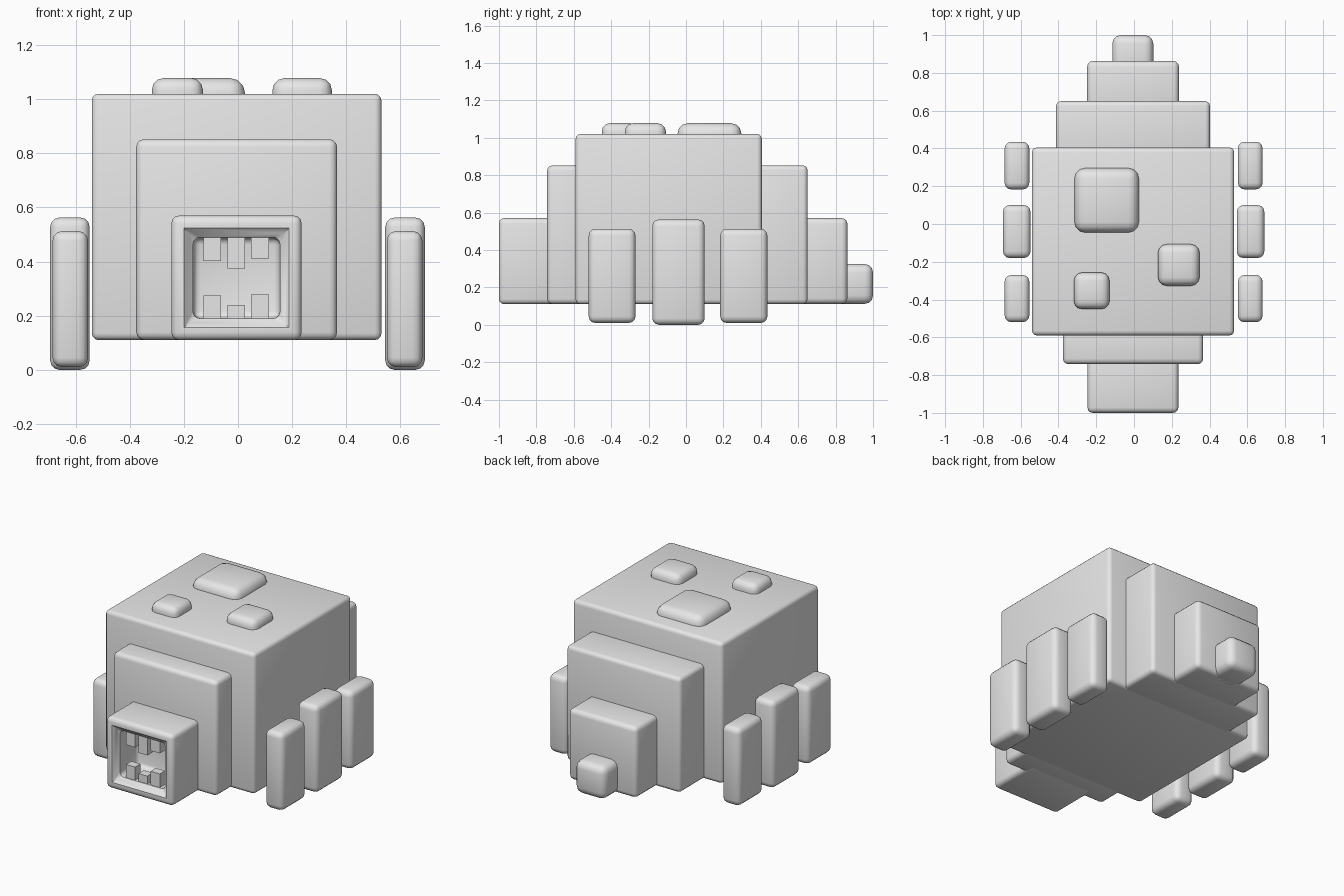
import bpy, bmesh, math
from mathutils import Vector

if "Cube" in bpy.data.objects:
    bpy.data.objects.remove(bpy.data.objects["Cube"])

stone = bpy.data.materials.new("plain grey")
stone.diffuse_color = (0.8, 0.8, 0.8, 1)
stone.use_nodes = True
stone.node_tree.nodes["Principled BSDF"].inputs["Base Color"].default_value = stone.diffuse_color


def block_mesh(x, y, z, bevel, segments=3):
    """Rounded box spanning the given (min, max) ranges."""
    bm = bmesh.new()
    bmesh.ops.create_cube(bm, size=1)
    for v in bm.verts:
        v.co = Vector([r[0] if c < 0 else r[1] for c, r in zip(v.co, (x, y, z))])
    if bevel:
        bmesh.ops.bevel(bm, geom=bm.edges[:], offset=bevel, segments=segments,
                        profile=0.5, affect='EDGES', clamp_overlap=True)
    return bm


def finish(name, bm):
    bmesh.ops.recalc_face_normals(bm, faces=bm.faces[:])
    me = bpy.data.meshes.new(name)
    bm.to_mesh(me)
    bm.free()
    me.materials.append(stone)
    ob = bpy.data.objects.new(name, me)
    bpy.context.collection.objects.link(ob)
    bpy.ops.object.select_all(action='DESELECT')
    ob.select_set(True)
    bpy.context.view_layer.objects.active = ob
    bpy.ops.object.shade_smooth_by_angle(angle=math.radians(40))
    return ob


def block(name, x, y, z, bevel):
    return finish(name, block_mesh(x, y, z, bevel))


# Stepped body, front to back
block("body", (-0.54, 0.53), (-0.59, 0.405), (0.11, 1.02), 0.025)
block("front_step", (-0.376, 0.366), (-0.742, -0.50), (0.111, 0.852), 0.028)
block("rear_step", (-0.412, 0.402), (0.30, 0.65), (0.111, 0.852), 0.025)
block("tail_base", (-0.248, 0.238), (0.55, 0.863), (0.112, 0.57), 0.03)
block("tail_tip", (-0.115, 0.102), (0.76, 1.0), (0.112, 0.325), 0.045)

# Head with a funnel-rimmed open mouth
bm = block_mesh((-0.246, 0.235), (-1.0, -0.65), (0.11, 0.57), 0.028)
mouth = min(bm.faces, key=lambda f: f.calc_center_median().y)
for thickness, depth in ((0.018, 0), (0.034, -0.035), (0.002, -0.18)):
    bmesh.ops.inset_region(bm, faces=[mouth], thickness=thickness, depth=depth,
                           use_even_offset=True, use_boundary=True)
inner = list({e for v in mouth.verts for e in v.link_edges})
bmesh.ops.bevel(bm, geom=inner, offset=0.025, segments=3, profile=0.5,
                affect='EDGES', clamp_overlap=True)
finish("head", bm)

# Teeth: x range, bottom of upper tooth, top of lower tooth
for i, (x, upper, lower) in enumerate((((-0.127, -0.063), 0.402, 0.275),
                                       ((-0.038, 0.025), 0.374, 0.24),
                                       ((0.048, 0.114), 0.411, 0.278))):
    block(f"upper_tooth_{i + 1}", x, (-0.96, -0.905), (upper, 0.505), 0)
    block(f"lower_tooth_{i + 1}", x, (-0.96, -0.905), (0.175, lower), 0)

# Three legs on each side
cx = -0.002
for side, s in (("left", -1), ("right", 1)):
    for leg, y, z, inner_x, outer_x in (
            ("front", (-0.52, -0.27), (0.01, 0.513), 0.552, 0.683),
            ("middle", (-0.18, 0.10), (0.0, 0.563), 0.546, 0.692),
            ("rear", (0.183, 0.435), (0.01, 0.513), 0.552, 0.683)):
        xs = sorted((cx + s * inner_x, cx + s * outer_x))
        block(f"{side}_{leg}_leg", xs, y, z, 0.035)

# Rounded lumps on the back
block("large_lump", (-0.315, 0.026), (-0.045, 0.296), (0.90, 1.078), 0.055)
block("right_lump", (0.127, 0.347), (-0.327, -0.107), (0.93, 1.078), 0.045)
block("left_lump", (-0.318, -0.13), (-0.45, -0.257), (0.94, 1.078), 0.042)
